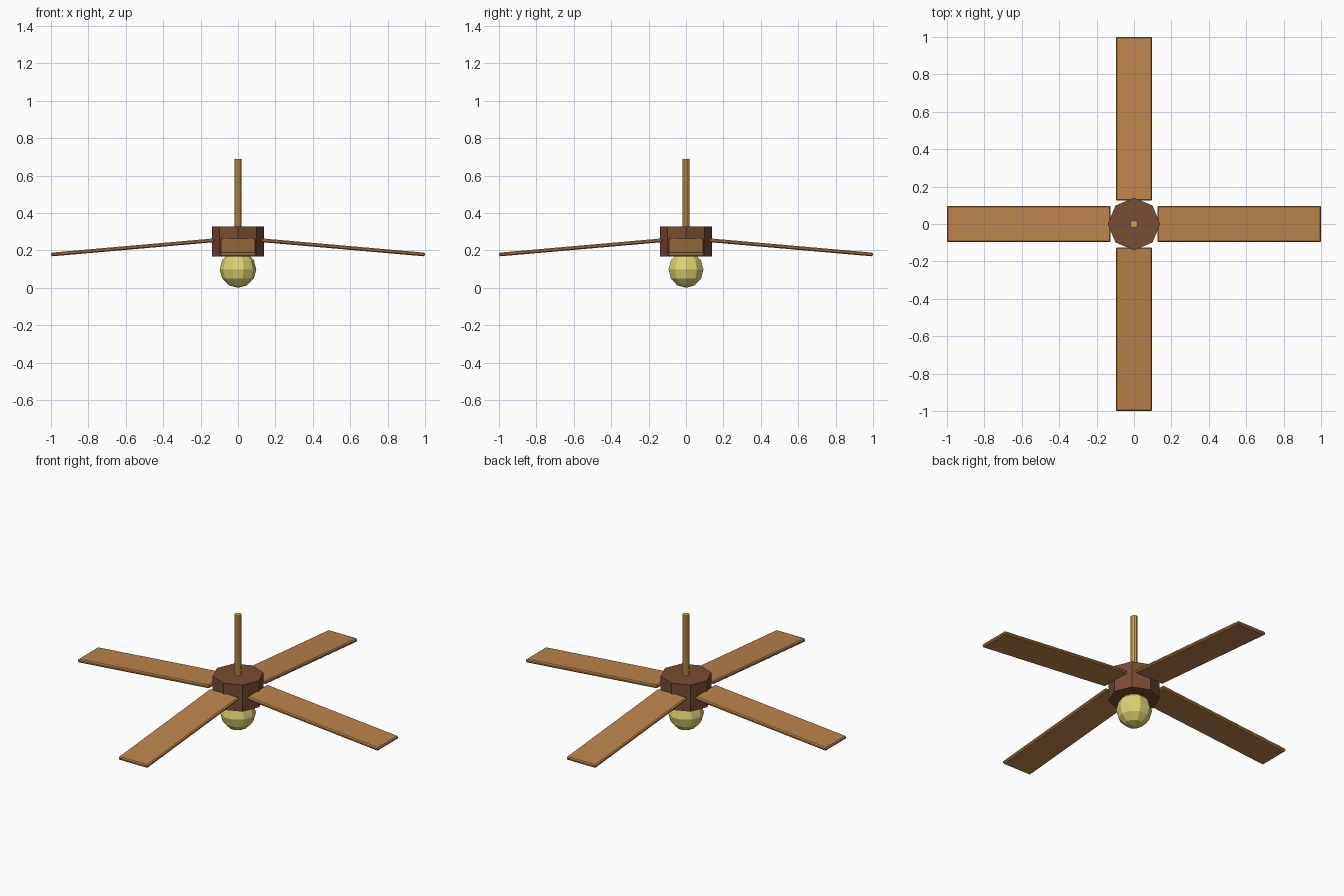
import bpy
import math
from mathutils import Matrix

cube = bpy.data.objects.get("Cube")
if cube:
    bpy.data.objects.remove(cube, do_unlink=True)


def material(name, rgb):
    mat = bpy.data.materials.new(name)
    mat.use_nodes = True
    colour = (*rgb, 1)
    mat.diffuse_color = colour
    mat.node_tree.nodes["Principled BSDF"].inputs["Base Color"].default_value = colour
    return mat


def finish(name, mat):
    obj = bpy.context.object
    obj.name = name
    obj.data.materials.append(mat)
    return obj


def prism(name, mat, sides, radius, bottom, top):
    bpy.ops.mesh.primitive_cylinder_add(
        vertices=sides, radius=radius, depth=top - bottom,
        location=(0, 0, (bottom + top) / 2))
    return finish(name, mat)


oak = material("oak blade wood", (0.50, 0.23, 0.07))
walnut = material("dark hub wood", (0.19, 0.075, 0.032))
brass = material("brass", (0.66, 0.39, 0.06))
glass = material("warm yellow glass", (0.73, 0.66, 0.17))

# Motor housing and hanging rod
prism("motor_hub", walnut, 8, 0.14, 0.167, 0.327)
prism("hanging_rod", brass, 10, 0.02, 0.3, 0.688)

# Faceted globe lamp tucked under the hub
bpy.ops.mesh.primitive_uv_sphere_add(
    segments=10, ring_count=6, radius=0.098, location=(0, 0, 0.098))
lamp = finish("globe_lamp", glass)
lamp.data.transform(Matrix.Rotation(math.pi / 2, 4, "Z"))

# Four drooping blades with chamfered edges
DROOP = math.radians(5)
INNER, OUTER = 0.125, 0.999
LENGTH = (OUTER - INNER) / math.cos(DROOP)
placing = (Matrix.Translation(((INNER + OUTER) / 2, 0, 0.216))
           @ Matrix.Rotation(DROOP, 4, "Y")
           @ Matrix.Diagonal((LENGTH, 0.195, 0.02, 1)))
for i, side in enumerate(("left", "back", "right", "front")):
    bpy.ops.mesh.primitive_cube_add(size=1)
    blade = finish(side + "_blade", oak)
    blade.data.transform(Matrix.Rotation(i * math.pi / 2, 4, "Z") @ placing)
    bevel = blade.modifiers.new("chamfer", "BEVEL")
    bevel.width = 0.006
    bevel.segments = 1
